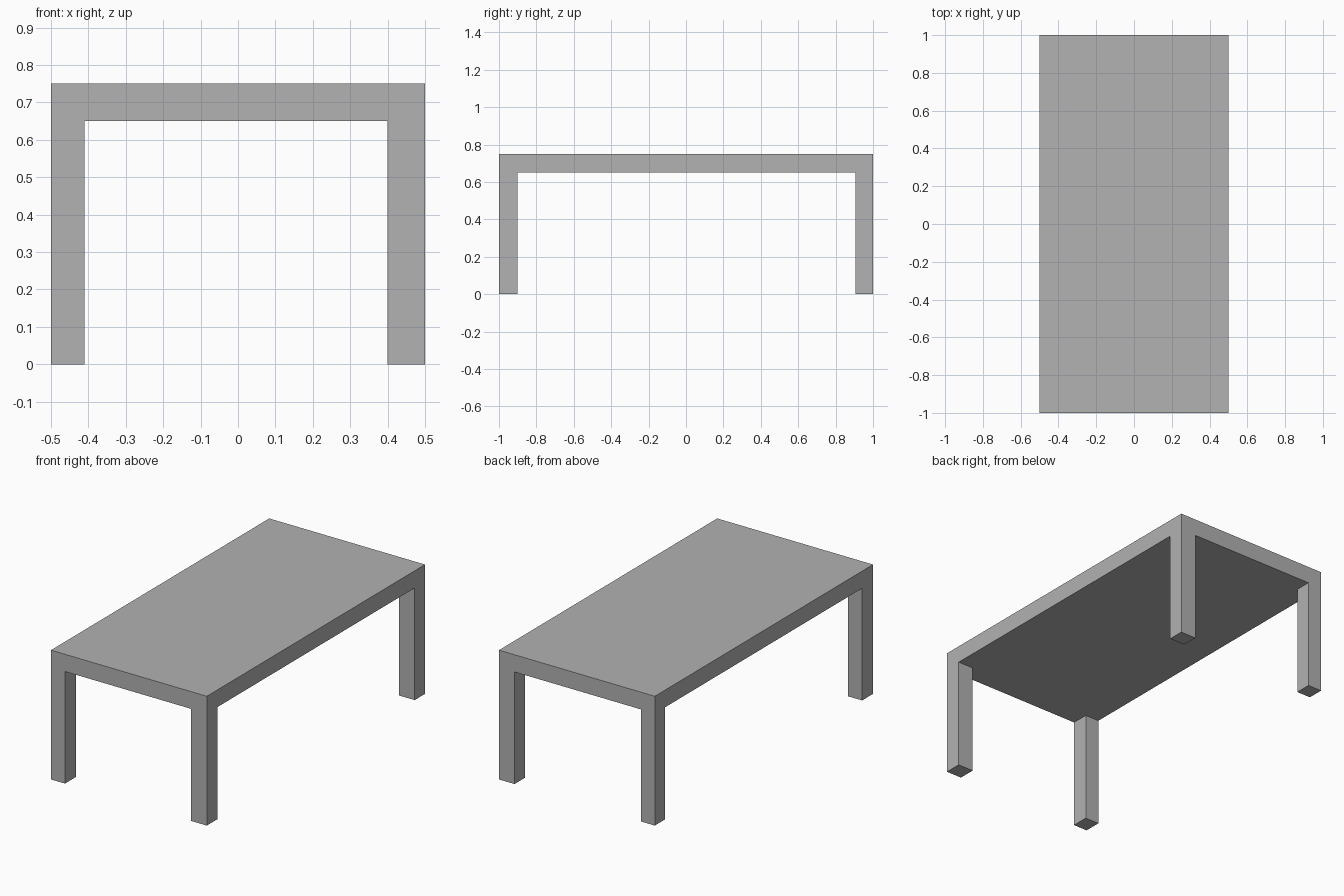
import bpy

default_cube = bpy.data.objects.get("Cube")
if default_cube:
    bpy.data.objects.remove(default_cube, do_unlink=True)

grey = bpy.data.materials.new("light_grey")
grey.use_nodes = True
colour = (0.445, 0.445, 0.445, 1)
grey.diffuse_color = colour
grey.node_tree.nodes["Principled BSDF"].inputs["Base Color"].default_value = colour


def box(name, xs, ys, zs):
    """Box between the low and high value on each axis."""
    spans = (xs, ys, zs)
    bpy.ops.mesh.primitive_cube_add(size=1)
    ob = bpy.context.object
    ob.name = ob.data.name = name
    for v in ob.data.vertices:
        v.co = [low + (c + 0.5) * (high - low) for c, (low, high) in zip(v.co, spans)]
    ob.data.materials.append(grey)
    return ob


# Overall size
HALF_W, HALF_L, HEIGHT = 0.5, 1.0, 0.75
UNDERSIDE = 0.65

# Table top
box("table_top", (-HALF_W, HALF_W), (-HALF_L, HALF_L), (UNDERSIDE, HEIGHT))

# Four corner legs, flush with the edges of the top
sides = {"left": (0.4, HALF_W), "right": (-HALF_W, -0.41)}
ends = {"front": (-HALF_L, -0.9), "back": (0.905, HALF_L)}
for end, ys in ends.items():
    for side, xs in sides.items():
        box(f"{end}_{side}_leg", xs, ys, (0, UNDERSIDE))
